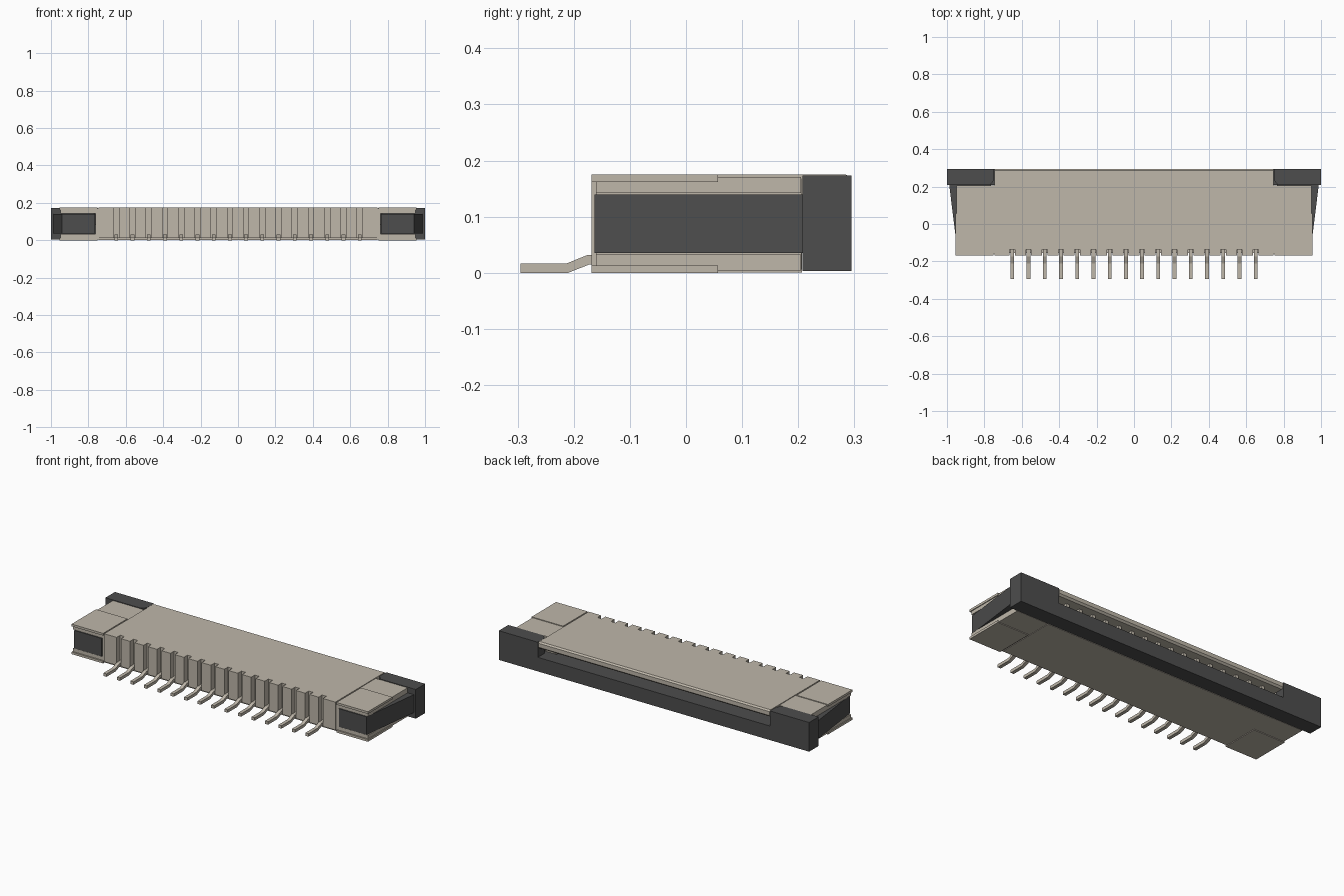
import bpy

cube = bpy.data.objects.get("Cube")
if cube:
    bpy.data.objects.remove(cube, do_unlink=True)


def material(name, rgb):
    m = bpy.data.materials.new(name)
    m.use_nodes = True
    m.diffuse_color = (*rgb, 1)
    m.node_tree.nodes["Principled BSDF"].inputs["Base Color"].default_value = (*rgb, 1)
    return m


BEIGE = material("warm_beige", (0.52, 0.475, 0.40))
DARK = material("dark_grey", (0.075, 0.075, 0.075))


def prism(name, pts, lo, hi, axis, mat):
    """Extrude a profile: (y, z) along x, or (x, y) along z."""
    def place(p, t):
        return (t, p[0], p[1]) if axis == "x" else (p[0], p[1], t)
    n = len(pts)
    verts = [place(p, lo) for p in pts] + [place(p, hi) for p in pts]
    faces = [tuple(range(n - 1, -1, -1)), tuple(range(n, 2 * n))]
    faces += [(i, (i + 1) % n, n + (i + 1) % n, n + i) for i in range(n)]
    area = sum(pts[i][0] * pts[(i + 1) % n][1] - pts[(i + 1) % n][0] * pts[i][1]
               for i in range(n))
    if area < 0:
        faces = [f[::-1] for f in faces]
    me = bpy.data.meshes.new(name)
    me.from_pydata(verts, [], faces)
    me.materials.append(mat)
    ob = bpy.data.objects.new(name, me)
    bpy.context.collection.objects.link(ob)
    return ob


def box(name, x, y, z, mat):
    pts = [(x[0], y[0]), (x[1], y[0]), (x[1], y[1]), (x[0], y[1])]
    return prism(name, pts, z[0], z[1], "z", mat)


def pair(x, side):
    return sorted((x[0] * side, x[1] * side))


H = 0.175
HALF = 0.745
FRONT, BACK = -0.168, 0.295
PINS, PITCH, SLOT = 16, 0.0868, 0.028
SLOT_BACK = -0.135
pin_x = [(i - (PINS - 1) / 2) * PITCH for i in range(PINS)]

# Housing with an open cable mouth at the back
housing = [(SLOT_BACK, 0.001), (0.207, 0.001), (0.207, 0.035), (-0.09, 0.035),
           (-0.09, 0.135), (0.285, 0.135), (BACK, 0.145), (BACK, 0.168),
           (0.285, H), (SLOT_BACK, H)]
prism("housing", housing, -HALF, HALF, "x", BEIGE)

# Ribs between the contact slots on the front
edges = [-HALF] + [e for x in pin_x for e in (x - SLOT / 2, x + SLOT / 2)] + [HALF]
for i in range(0, len(edges), 2):
    box(f"front_rib_{i // 2 + 1}", (edges[i], edges[i + 1]),
        (FRONT, SLOT_BACK), (0.012, H), BEIGE)
box("front_sill", (-HALF, HALF), (-0.155, SLOT_BACK), (0.001, 0.014), BEIGE)

# Contacts: bent solder tail outside, spring beam inside
tail = [(-0.295, 0), (-0.21, 0), (-0.172, 0.015), (-0.13, 0.015),
        (-0.13, 0.032), (-0.175, 0.032), (-0.212, 0.017), (-0.295, 0.017)]
for i, x in enumerate(pin_x):
    prism(f"solder_tail_{i + 1}", tail, x - 0.01, x + 0.01, "x", BEIGE)
    box(f"contact_beam_{i + 1}", (x - 0.01, x + 0.01), (-0.09, 0.25),
        (0.115, 0.136), BEIGE)

# Slider: low bar, tongue under the cable, raised ends and side arms
box("slider_bar", (-0.78, 0.78), (0.208, BACK), (0.003, 0.085), DARK)
box("slider_tongue", (-0.69, 0.69), (-0.05, 0.208), (0.036, 0.085), DARK)
for s, side in ((1, "left"), (-1, "right")):
    end = [(0.77, 0.208), (1.0, 0.208), (1.0, BACK), (0.748, BACK), (0.748, 0.235)]
    prism(f"{side}_slider_end", [(x * s, y) for x, y in end], 0.003, 0.173, "z", DARK)
    arm = [(0.765, -0.163), (0.942, -0.163), (0.988, 0.21), (0.765, 0.21)]
    prism(f"{side}_slider_arm", [(x * s, y) for x, y in arm], 0.035, 0.14, "z", DARK)

    # Cavity wall and the inner guide of the arm
    box(f"{side}_wall", pair((0.70, HALF), s), (-0.1, 0.206), (0.03, 0.14), BEIGE)
    box(f"{side}_guide", pair((0.744, 0.762), s), (-0.16, 0.206), (0.006, 0.168), BEIGE)

    # Wing plates above and below the arm, each with a raised pad
    for level in ("upper", "lower"):
        def span(a, b):
            return (a, b) if level == "upper" else (H - b, H - a)
        box(f"{side}_{level}_wing", pair((0.744, 0.95), s), (-0.16, 0.205),
            span(0.142, 0.171), BEIGE)
        box(f"{side}_{level}_pad", pair((0.752, 0.955), s), (FRONT, 0.057),
            span(0.162, H), BEIGE)
